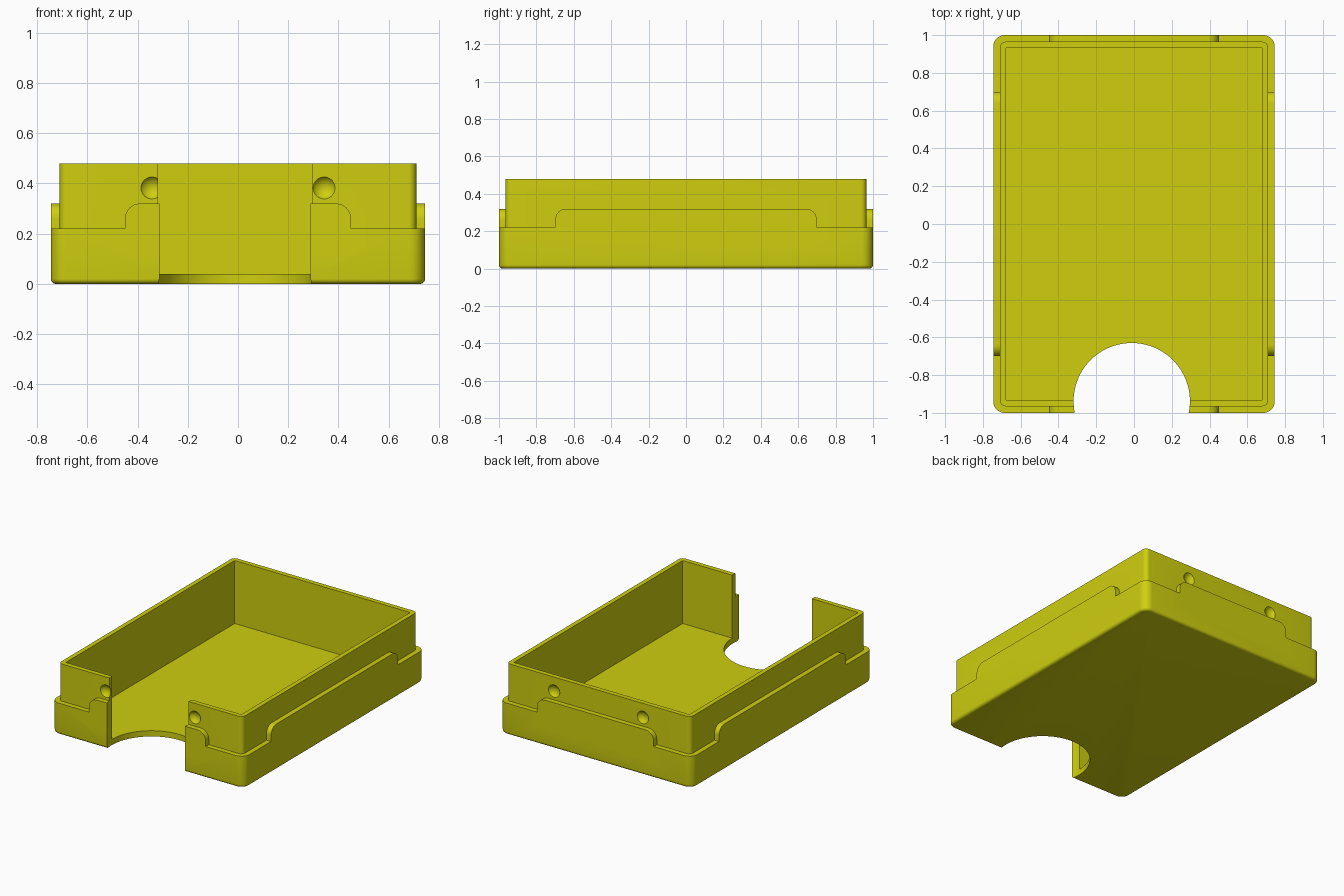
import bpy, bmesh, math
from mathutils import Matrix

default = bpy.data.objects.get("Cube")
if default:
    bpy.data.objects.remove(default)

HALF_X, HALF_Y = 0.745, 1.0          # outer shell
WALL_X, WALL_Y = 0.71, 0.965         # upper wall, outside
CAVITY_X, CAVITY_Y = 0.678, 0.932    # upper wall, inside
FLOOR, LEDGE, LIP, TOP = 0.04, 0.22, 0.32, 0.48

yellow = bpy.data.materials.new("yellow plastic")
yellow.use_nodes = True
colour = (0.62, 0.62, 0.005, 1)
yellow.diffuse_color = colour
yellow.node_tree.nodes["Principled BSDF"].inputs["Base Color"].default_value = colour


def finish(bm, name):
    bmesh.ops.recalc_face_normals(bm, faces=bm.faces)
    mesh = bpy.data.meshes.new(name)
    bm.to_mesh(mesh)
    bm.free()
    mesh.materials.append(yellow)
    obj = bpy.data.objects.new(name, mesh)
    bpy.context.collection.objects.link(obj)
    return obj


def box(name, hx, hy, z0, z1, corner=0, bottom=0):
    """Box with rounded upright edges and a rounded bottom rim."""
    bm = bmesh.new()
    place = Matrix.Translation((0, 0, (z0 + z1) / 2)) @ Matrix.Diagonal((2 * hx, 2 * hy, z1 - z0, 1))
    bmesh.ops.create_cube(bm, size=1, matrix=place)
    if corner:
        upright = [e for e in bm.edges if abs(e.verts[0].co.z - e.verts[1].co.z) > 0.01]
        bmesh.ops.bevel(bm, geom=upright, offset=corner, segments=8, profile=0.5, affect='EDGES')
    if bottom:
        rim = [e for e in bm.edges if all(abs(v.co.z - z0) < 1e-4 for v in e.verts)]
        bmesh.ops.bevel(bm, geom=rim, offset=bottom, segments=5, profile=0.5, affect='EDGES')
    return finish(bm, name)


def lip(name, half_length, half_depth, turn):
    """Raised lip with rounded top corners, running through both opposite sides."""
    r, steps = 0.06, 8
    arc = [(half_length - r + r * math.cos(a), LIP - r + r * math.sin(a))
           for a in (i * math.pi / 2 / steps for i in range(steps + 1))]
    outline = [(half_length, 0.12)] + arc
    outline += [(-u, z) for u, z in reversed(outline)]
    bm = bmesh.new()
    face = bm.faces.new([bm.verts.new((u, -half_depth, z)) for u, z in outline])
    out = bmesh.ops.extrude_face_region(bm, geom=[face])
    moved = [g for g in out["geom"] if isinstance(g, bmesh.types.BMVert)]
    bmesh.ops.translate(bm, verts=moved, vec=(0, 2 * half_depth, 0))
    bmesh.ops.rotate(bm, verts=bm.verts, matrix=Matrix.Rotation(turn, 3, 'Z'))
    return finish(bm, name)


def combine(target, other, operation):
    mod = target.modifiers.new(other.name, 'BOOLEAN')
    mod.operation, mod.solver, mod.object = operation, 'EXACT', other
    bpy.context.view_layer.objects.active = target
    bpy.ops.object.modifier_apply(modifier=mod.name)
    bpy.data.objects.remove(other)


# Lower shell, raised lips and upper wall
tray = box("card_tray", HALF_X, HALF_Y, 0, LEDGE, 0.06, 0.02)
combine(tray, lip("end_lips", 0.45, HALF_Y, 0), 'UNION')
combine(tray, lip("side_lips", 0.70, HALF_X, math.pi / 2), 'UNION')
combine(tray, box("upper_wall", WALL_X, WALL_Y, 0.1, TOP, 0.03), 'UNION')

# Storage cavity
combine(tray, box("cavity", CAVITY_X, CAVITY_Y, FLOOR, 0.7), 'DIFFERENCE')

# Round thumb notch through floor and front wall
bm = bmesh.new()
bmesh.ops.create_cone(bm, cap_ends=True, segments=96, radius1=0.308, radius2=0.308, depth=2,
                      matrix=Matrix.Translation((-0.012, -0.938, 0)))
combine(tray, finish(bm, "thumb_notch"), 'DIFFERENCE')

# Snap dimples on the front and back walls
for side in (-1, 1):
    for x in (-0.343, 0.343):
        bm = bmesh.new()
        spot = Matrix.Translation((x, side * (WALL_Y + 0.03), 0.382))
        bmesh.ops.create_uvsphere(bm, u_segments=40, v_segments=24, radius=0.053, matrix=spot)
        combine(tray, finish(bm, "dimple"), 'DIFFERENCE')

# Smooth curves, crisp edges
bpy.ops.object.select_all(action='DESELECT')
tray.select_set(True)
bpy.context.view_layer.objects.active = tray
bpy.ops.object.shade_smooth_by_angle(angle=math.radians(30))
